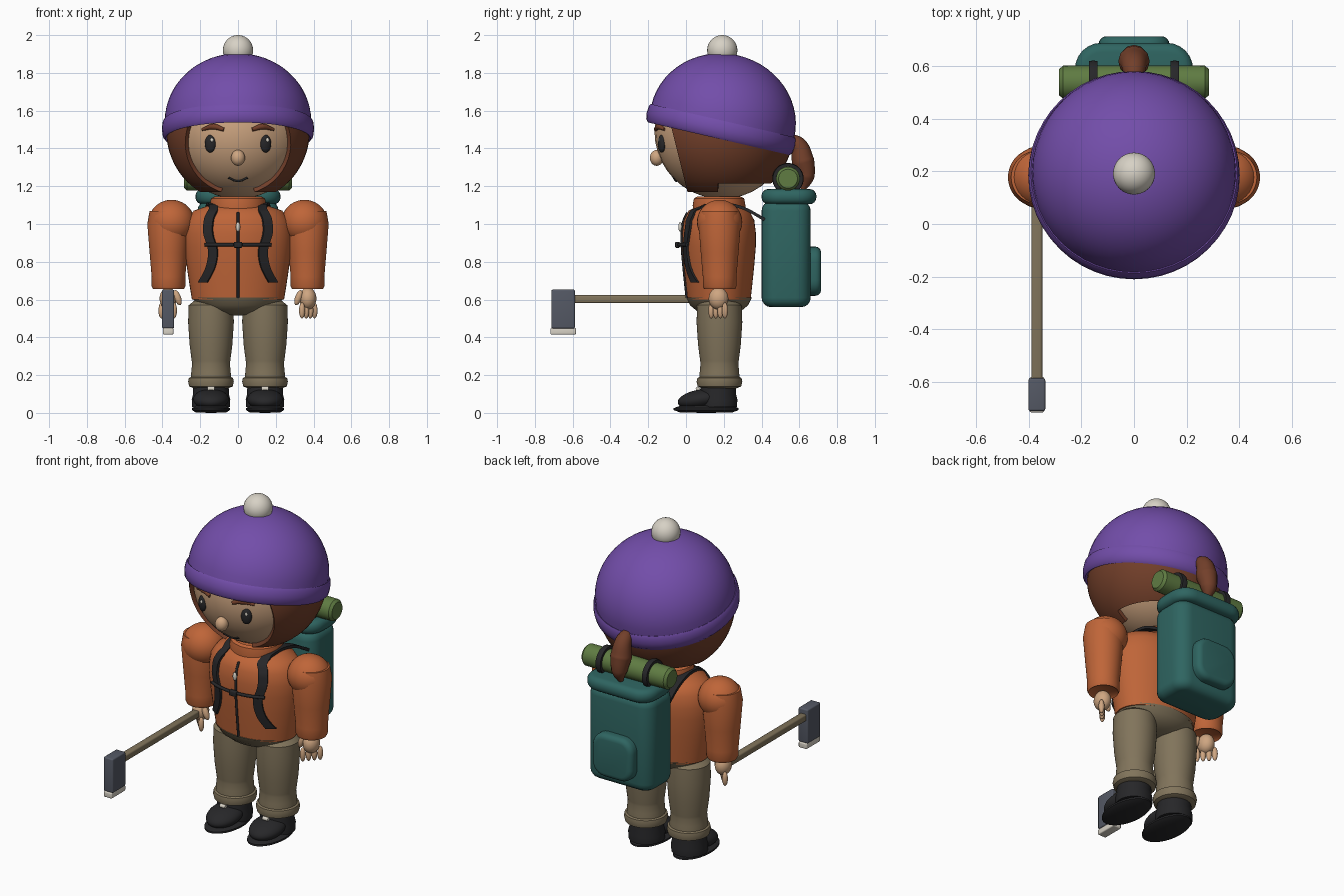
import bpy, bmesh, math
from mathutils import Vector, Matrix

old = bpy.data.objects.get("Cube")
if old:
    bpy.data.objects.remove(old, do_unlink=True)


def material(name, *rgb):
    m = bpy.data.materials.new(name)
    m.use_nodes = True
    m.diffuse_color = (*rgb, 1)
    m.node_tree.nodes["Principled BSDF"].inputs["Base Color"].default_value = (*rgb, 1)
    return m


SKIN = material("skin", .62, .38, .22)
HAIR = material("hair_brown", .17, .05, .023)
PURPLE = material("purple_wool", .17, .075, .4)
WHITE = material("off_white", .68, .64, .56)
ORANGE = material("orange_jacket", .52, .13, .04)
KHAKI = material("khaki", .22, .175, .105)
TEAL = material("teal_canvas", .028, .13, .12)
GREEN = material("green_mat", .115, .2, .055)
BLACK = material("black", .02, .02, .022)
STEEL = material("steel", .09, .1, .13)


def smooth(ob, angle=40):
    bpy.ops.object.select_all(action='DESELECT')
    ob.select_set(True)
    bpy.context.view_layer.objects.active = ob
    bpy.ops.object.convert(target='MESH')
    bpy.ops.object.shade_smooth_by_angle(angle=math.radians(angle))
    return ob


def finish(bm, name, mat, loc=(0, 0, 0), rot=(0, 0, 0), solid=0):
    bmesh.ops.recalc_face_normals(bm, faces=bm.faces)
    me = bpy.data.meshes.new(name)
    bm.to_mesh(me)
    bm.free()
    me.materials.append(mat)
    ob = bpy.data.objects.new(name, me)
    ob.location, ob.rotation_euler = loc, rot
    bpy.context.collection.objects.link(ob)
    if solid:
        mod = ob.modifiers.new("thickness", 'SOLIDIFY')
        mod.thickness, mod.offset = solid, -1
    return smooth(ob)


def ball(name, mat, loc, size, rot=(0, 0, 0)):
    bm = bmesh.new()
    bmesh.ops.create_uvsphere(bm, u_segments=32, v_segments=20, radius=1)
    bmesh.ops.scale(bm, vec=size, verts=bm.verts)
    return finish(bm, name, mat, loc, rot)


def lathe(name, mat, profile, loc=(0, 0, 0), rot=(0, 0, 0), depth=1):
    bm = bmesh.new()
    vs = [bm.verts.new((r, 0, z)) for r, z in profile]
    es = [bm.edges.new(p) for p in zip(vs, vs[1:])]
    bmesh.ops.spin(bm, geom=vs + es, axis=(0, 0, 1), cent=(0, 0, 0),
                   angle=math.tau, steps=48)
    bmesh.ops.remove_doubles(bm, verts=bm.verts, dist=.0002)
    bmesh.ops.holes_fill(bm, edges=[e for e in bm.edges if e.is_boundary])
    bmesh.ops.scale(bm, vec=(1, depth, 1), verts=bm.verts)
    return finish(bm, name, mat, loc, rot)


def box(name, mat, loc, size, edge, corner=0, axis=2):
    """Block with large corners around one axis and a softer bevel elsewhere."""
    bm = bmesh.new()
    bmesh.ops.create_cube(bm, size=1)
    bmesh.ops.scale(bm, vec=size, verts=bm.verts)
    if corner:
        along = [e for e in bm.edges
                 if abs((e.verts[0].co - e.verts[1].co).normalized()[axis]) > .9]
        bmesh.ops.bevel(bm, geom=along, offset=corner, segments=6, profile=.5, affect='EDGES')
    sharp = [e for e in bm.edges if e.calc_face_angle(0) > .6]
    bmesh.ops.bevel(bm, geom=sharp, offset=edge, segments=4, profile=.5, affect='EDGES')
    return finish(bm, name, mat, loc)


def tube(name, mat, points, radii):
    cu = bpy.data.curves.new(name, 'CURVE')
    cu.dimensions, cu.bevel_depth, cu.bevel_resolution = '3D', 1, 4
    cu.use_fill_caps = True
    sp = cu.splines.new('BEZIER')
    sp.bezier_points.add(len(points) - 1)
    for i, (bp, p) in enumerate(zip(sp.bezier_points, points)):
        bp.co, bp.handle_left_type, bp.handle_right_type = p, 'AUTO', 'AUTO'
        bp.radius = radii[i] if isinstance(radii, list) else radii
    cu.materials.append(mat)
    ob = bpy.data.objects.new(name, cu)
    bpy.context.collection.objects.link(ob)
    return smooth(ob)


# Head, hair and face
HEAD, HR = Vector((0, .19, 1.49)), .357


def on_head(x, z, out=0):
    return Vector((x, HEAD.y - math.sqrt(HR ** 2 - x * x - (z - HEAD.z) ** 2) - out, z))


ball("head", SKIN, HEAD, (HR, HR, HR))
bm = bmesh.new()
bmesh.ops.create_uvsphere(bm, u_segments=48, v_segments=32, radius=.379,
                          matrix=Matrix.Translation(HEAD))
slant = Vector((0, 1, .25))
for co, no in (((0, 0, 1.2), slant), ((0, 0, 1.548), (0, 0, 1)), ((0, 0, 1.215), (0, 0, 1)),
               ((0, 0, 1.17), (0, 0, 1)), ((0, .17, 0), (0, 1, 0))):
    bmesh.ops.bisect_plane(bm, geom=bm.verts[:] + bm.edges[:] + bm.faces[:],
                           plane_co=co, plane_no=no)


def bare(c):
    front = slant.dot(c - Vector((0, 0, 1.2))) < 0 and c.z < 1.548
    return front or c.z < 1.17 or (c.z < 1.215 and c.y > .17)


bmesh.ops.delete(bm, geom=[f for f in bm.faces if bare(f.calc_center_median())], context='FACES')
finish(bm, "hair", HAIR, solid=.03)
tube("ponytail", HAIR, [(0, .52, 1.45), (0, .59, 1.42), (0, .62, 1.33), (0, .635, 1.25),
                        (0, .62, 1.18)], [.025, .045, .06, .045, .012])
for s, side in ((1, "left"), (-1, "right")):
    ball(side + "_eye", BLACK, on_head(s * .147, 1.425), (.03, .018, .047), (0, 0, s * .4))
    ball(side + "_eye_glint", WHITE, on_head(s * .147 + .009, 1.445, .016), (.008, .005, .011))
    tube(side + "_brow", HAIR, [on_head(s * x, z, .002) for x, z in
                                ((.075, 1.5), (.13, 1.515), (.19, 1.5))], [.01, .016, .007])
ball("nose", SKIN, (0, -.155, 1.35), (.037, .036, .042))
tube("mouth", BLACK, [on_head(x, z) for x, z in ((-.05, 1.245), (0, 1.228), (.05, 1.245))], .006)

# Tilted hat with a rolled band and bobble
dome = [(.388 * math.cos(a), .045 + .358 * math.sin(a))
        for a in (math.pi / 2 * i / 14 for i in range(15))]
lathe("hat", PURPLE, [(.36, -.03), (.385, -.05), (.398, -.035), (.403, 0), (.4, .035),
                      (.393, .048)] + dome, (0, .185, 1.5), (math.radians(-13), 0, 0))
ball("hat_bobble", WHITE, (0, .192, 1.92), (.08, .08, .08))

# Torso: one profile, also used to lay straps on the chest
JACKET = [(.244, .6), (.257, .68), (.272, .78), (.284, .88), (.285, .95), (.272, 1.02),
          (.235, 1.07), (.15, 1.1)]
MID, DEPTH = .175, .685


def chest(x, z, out=0):
    for (r0, z0), (r1, z1) in zip(JACKET, JACKET[1:]):
        if z <= z1:
            r = r0 + (r1 - r0) * (z - z0) / (z1 - z0)
            break
    return Vector((x, MID - DEPTH * math.sqrt(max(r * r - x * x, 0)) - out, z))


lathe("jacket", ORANGE, JACKET, (0, MID, 0), depth=DEPTH)
lathe("trouser_seat", KHAKI, [(0, .515), (.1, .52), (.165, .54), (.215, .57), (.243, .61)],
      (0, MID, 0), depth=DEPTH + .03)
lathe("collar", ORANGE, [(.13, 1.05), (.148, 1.065), (.15, 1.1), (.143, 1.135), (.125, 1.145),
                         (.11, 1.13)], (0, MID, 0), depth=.93)
tube("zip", BLACK, [chest(0, .61 + .05 * i, .002) for i in range(10)], .007)
ball("zip_pull", WHITE, chest(0, .985, .015), (.012, .01, .025))

# Limbs
for s, side in ((1, "left"), (-1, "right")):
    lathe(side + "_trouser_leg", KHAKI,
          [(.08, .6), (.118, .57), (.121, .48), (.113, .36), (.102, .275), (.1, .26), (.104, .22),
           (.106, .19), (.117, .185), (.121, .165), (.115, .14), (.09, .13)], (s * .143, .177, 0))
    lathe(side + "_boot_shaft", BLACK, [(.1, .03), (.102, .07), (.095, .1), (.096, .12),
                                        (.09, .15)], (s * .143, .17, 0))
    ball(side + "_boot_toe", BLACK, (s * .143, .08, .072), (.094, .125, .052), (.15, 0, 0))
    lathe(side + "_boot_sole", BLACK, [(0, 0), (.08, .002), (.1, .015), (.1, .025), (.08, .038),
                                       (0, .04)], (s * .143, .107, 0), depth=1.72)
    tube(side + "_lace", WHITE, [(s * .143 + d, .062, .128) for d in (-.018, 0, .018)], .011)
    ball(side + "_shoulder", ORANGE, (s * .352, .178, 1.01), (.122, .12, .118))
    lathe(side + "_sleeve", ORANGE, [(.07, .665), (.082, .655), (.089, .67), (.089, .72),
                                     (.1, .85), (.112, 1), (.1, 1.07)], (s * .368, .178, 0))
    ball(side + "_palm", SKIN, (s * .37, .172, .605), (.045, .052, .058))
    for k in range(4):
        t = k - 1.5
        ball(f"{side}_finger_{k + 1}", SKIN, (s * (.372 + t * .022), .17 + t * .024, .542),
             (.016, .016, .042))
    ball(side + "_thumb", SKIN, (s * .32, .15, .61), (.018, .018, .042), (0, s * .35, 0))

# Backpack with lid, pocket and rolled mat
box("backpack", TEAL, (0, .53, .84), (.43, .26, .56), .05, .08)
box("backpack_lid", TEAL, (0, .545, 1.145), (.45, .29, .08), .035, .1)
box("backpack_pocket", TEAL, (0, .67, .75), (.27, .09, .26), .03, .08, axis=1)
lathe("rolled_mat", GREEN, [(0, -.285), (.05, -.285), (.063, -.27), (.065, 0), (.063, .27),
                            (.05, .285), (0, .285)], (0, .54, 1.24), (0, math.pi / 2, 0))
for s, side in ((1, "left"), (-1, "right")):
    lathe(side + "_mat_strap", BLACK, [(.06, -.016), (.08, -.016), (.083, 0), (.08, .016),
                                       (.06, .016)], (s * .155, .54, 1.24), (0, math.pi / 2, 0))


# Shoulder straps follow the chest, then pass over to the backpack
def curve_through(pts, n=5):
    p = [pts[0]] + pts + [pts[-1]]
    for a, b, c, d in zip(p, p[1:], p[2:], p[3:]):
        for t in (i / n for i in range(n)):
            yield (b * 2 + (c - a) * t + (a * 2 - b * 5 + c * 4 - d) * t ** 2
                   + (b * 3 - a - c * 3 + d) * t ** 3) / 2
    yield pts[-1]


front = [Vector(p) for p in ((.19, .69), (.148, .77), (.135, .86), (.16, .95), (.155, 1.03),
                             (.13, 1.08))]
back = [Vector(p) for p in ((.13, .1, 1.105), (.14, .2, 1.115), (.15, .31, 1.09), (.16, .42, 1.03))]
for s, side in ((1, "left"), (-1, "right")):
    w = Vector((.024, 0, 0))
    rows = [[chest(q.x + d, q.y, .014) for d in (-w.x, w.x)] for q in curve_through(front)]
    rows += [[q - w, q + w] for q in curve_through(back)]
    bm = bmesh.new()
    verts = [[bm.verts.new((s * v.x, v.y, v.z)) for v in row] for row in rows]
    for a, b in zip(verts, verts[1:]):
        bm.faces.new((a[0], a[1], b[1], b[0]))
    finish(bm, side + "_shoulder_strap", BLACK, solid=.016)
tube("chest_strap", BLACK, [chest(x * .035, .89, .018) for x in range(-5, 6)], .009)
box("chest_buckle", BLACK, chest(0, .89, .025), (.045, .025, .032), .006)

# Long hammer held in the right hand
box("hammer_handle", KHAKI, (-.37, -.225, .602), (.042, .8, .042), .01)
box("hammer_head", STEEL, (-.37, -.65, .55), (.064, .125, .205), .008)
box("hammer_face", WHITE, (-.37, -.65, .432), (.056, .135, .035), .007)
